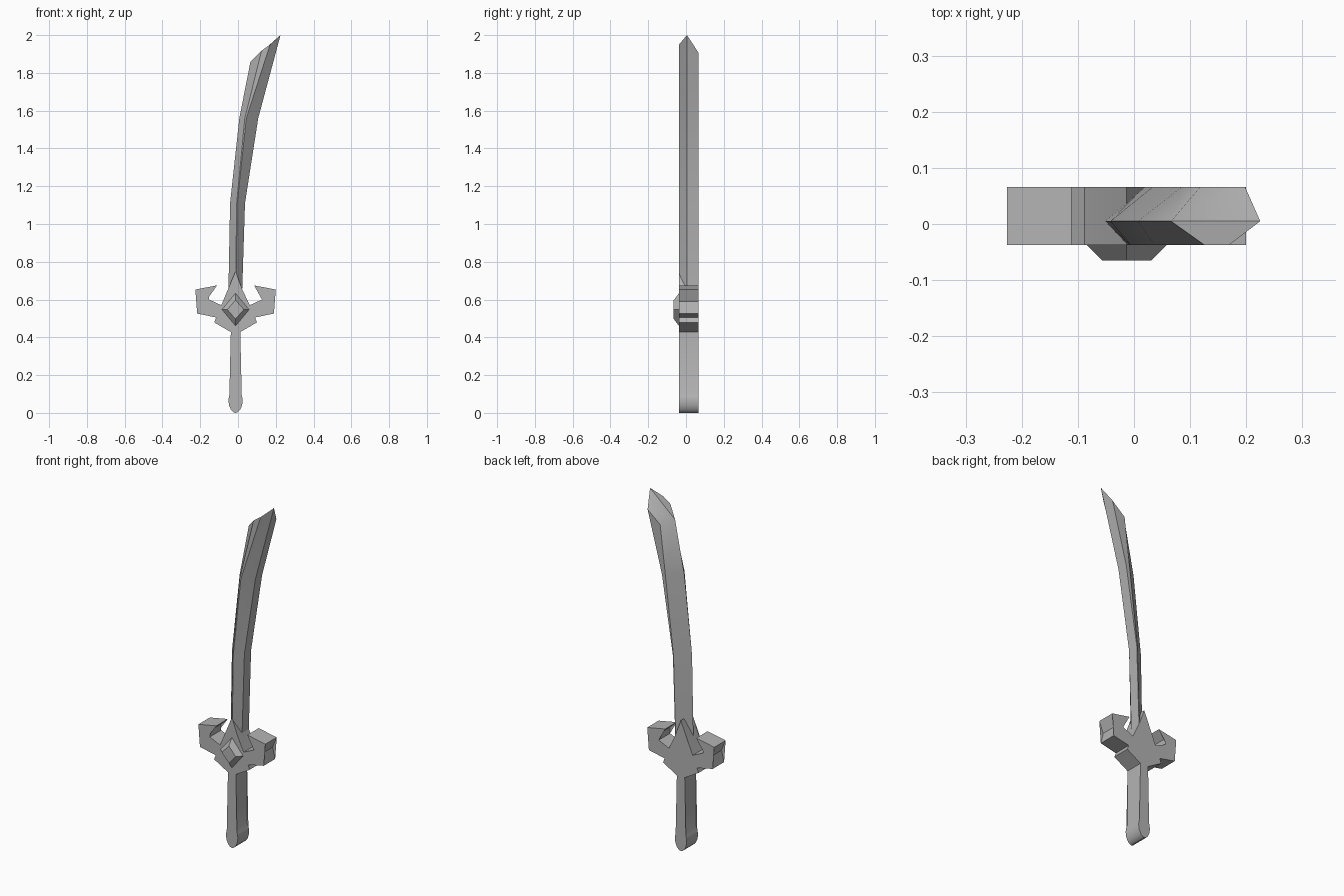
import bpy, bmesh, math

cube = bpy.data.objects.get("Cube")
if cube:
    bpy.data.objects.remove(cube)

FRONT, EDGE, BACK = -0.037, 0.005, 0.066   # depths shared by blade and hilt
AXIS = -0.013                              # hilt centre line

steel = bpy.data.materials.new("grey_steel")
steel.use_nodes = True
grey = (0.45, 0.45, 0.45, 1)
steel.diffuse_color = grey
steel.node_tree.nodes["Principled BSDF"].inputs["Base Color"].default_value = grey


def finish(bm, name):
    """Turn a bmesh into a shaded object."""
    bmesh.ops.recalc_face_normals(bm, faces=bm.faces[:])
    mesh = bpy.data.meshes.new(name)
    bm.to_mesh(mesh)
    bm.free()
    mesh.materials.append(steel)
    obj = bpy.data.objects.new(name, mesh)
    bpy.context.collection.objects.link(obj)
    bpy.ops.object.select_all(action="DESELECT")
    obj.select_set(True)
    bpy.context.view_layer.objects.active = obj
    bpy.ops.object.shade_smooth_by_angle(angle=math.radians(30))
    return obj


def bridge(bm, a, b):
    """Join two rings of vertices with quads."""
    n = len(a)
    for i in range(n):
        j = (i + 1) % n
        bm.faces.new((a[i], a[j], b[j], b[i]))


def mirrored_plate(name, half):
    """Extrude a half profile, mirrored about the hilt axis, through the depth."""
    left = [(-x, z) for x, z in reversed(half) if x > 0]
    outline = half + left
    bm = bmesh.new()
    rings = [[bm.verts.new((AXIS + x, y, z)) for x, z in outline]
             for y in (FRONT, BACK)]
    for ring in rings:
        bm.faces.new(ring)
    bridge(bm, *rings)
    bmesh.ops.triangulate(bm, faces=[f for f in bm.faces if len(f.verts) > 4])
    return finish(bm, name)


# Blade: six-sided section (left edge, two front ridges, right edge, two back ridges)
DEPTHS = (EDGE, FRONT, FRONT, EDGE, BACK, BACK)
sections = [
    (0.58, (-0.052, -0.014, -0.012, 0.020, 0.020, 0.018)),
    (1.11, (-0.042, -0.007, -0.004, 0.037, 0.037, 0.033)),
    (1.56, (0.007, 0.036, 0.044, 0.107, 0.107, 0.085)),
]
bm = bmesh.new()
rings = [[bm.verts.new((x, y, z)) for x, y in zip(xs, DEPTHS)] for z, xs in sections]
tip = zip((0.066, 0.125, 0.170, 0.225, 0.198, 0.118), DEPTHS,
          (1.86, 1.918, 1.95, 2.0, 1.907, 1.84))
rings.append([bm.verts.new(p) for p in tip])
for low, high in zip(rings, rings[1:]):
    bridge(bm, low, high)
bm.faces.new(rings[0])
left, ridge_a, ridge_b, point, back_right, back_left = rings[-1]
bm.faces.new((left, ridge_a, ridge_b, point))
bm.faces.new((left, point, back_right, back_left))
finish(bm, "blade")

# Guard: centre spike with hooked wings
mirrored_plate("guard", [
    (0, 0.75), (0.035, 0.655), (0.075, 0.57), (0.14, 0.60), (0.14, 0.635),
    (0.098, 0.675), (0.213, 0.653), (0.187, 0.59), (0.203, 0.526),
    (0.103, 0.505), (0.113, 0.479), (0.025, 0.428), (0, 0.428)])

# Grip with rounded pommel
mirrored_plate("grip_and_pommel", [
    (0, 0.43), (0.025, 0.43), (0.025, 0.11), (0.034, 0.09), (0.038, 0.065),
    (0.034, 0.038), (0.024, 0.016), (0.012, 0.004), (0, 0)])

# Gem: stepped diamond on the front of the guard
bm = bmesh.new()
gem = [[bm.verts.new((AXIS + x, y, 0.547 + z))
        for x, z in ((w, 0), (0, h), (-w, 0), (0, -h))]
       for y, w, h in ((FRONT + 0.005, 0.077, 0.093), (-0.065, 0.044, 0.05))]
bridge(bm, *gem)
for ring in gem:
    bm.faces.new(ring)
finish(bm, "gem")
